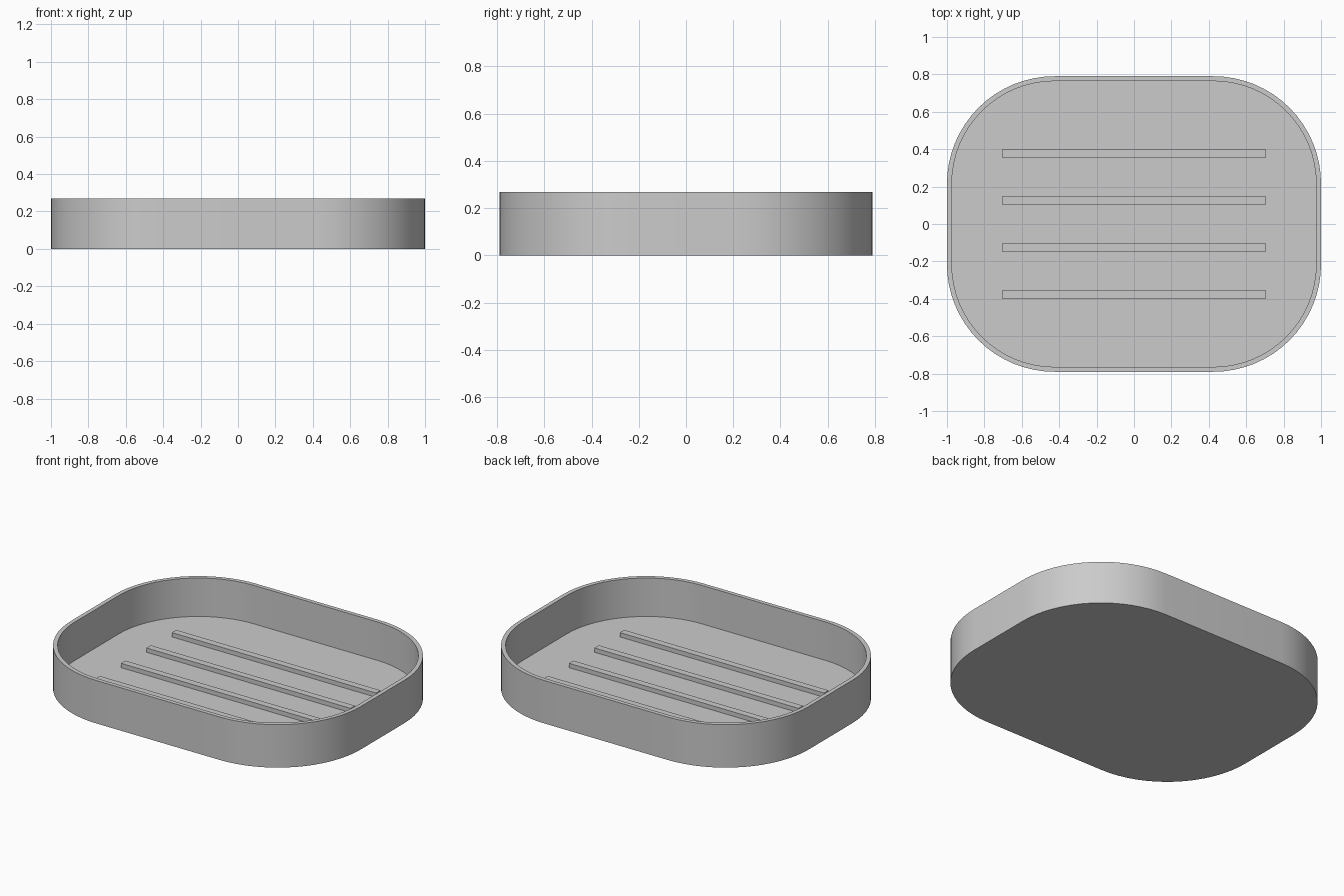
import bpy
import bmesh
from math import cos, sin, pi, radians

if "Cube" in bpy.data.objects:
    bpy.data.objects.remove(bpy.data.objects["Cube"])

HALF_X, HALF_Y, HEIGHT = 1.0, 0.79, 0.268
RADIUS, WALL, FLOOR = 0.575, 0.026, 0.028
CORNER_STEPS = 16

grey = bpy.data.materials.new("light_grey")
grey.use_nodes = True
colour = (0.6, 0.6, 0.6, 1)
grey.diffuse_color = colour
grey.node_tree.nodes["Principled BSDF"].inputs["Base Color"].default_value = colour


def rounded_ring(bm, inset, z):
    """Loop of vertices around a rounded rectangle."""
    r = RADIUS - inset
    cx, cy = HALF_X - RADIUS, HALF_Y - RADIUS
    ring = []
    for quarter, (sx, sy) in enumerate([(1, 1), (-1, 1), (-1, -1), (1, -1)]):
        for i in range(CORNER_STEPS + 1):
            a = (quarter + i / CORNER_STEPS) * pi / 2
            ring.append(bm.verts.new((sx * cx + r * cos(a), sy * cy + r * sin(a), z)))
    return ring


def finish(bm, name):
    bmesh.ops.recalc_face_normals(bm, faces=bm.faces)
    mesh = bpy.data.meshes.new(name)
    bm.to_mesh(mesh)
    bm.free()
    mesh.materials.append(grey)
    obj = bpy.data.objects.new(name, mesh)
    bpy.context.collection.objects.link(obj)
    return obj


# Tray: outer wall, flat rim, inner wall and floor
bm = bmesh.new()
rings = [rounded_ring(bm, inset, z) for inset, z in
         [(0, 0), (0, HEIGHT), (WALL, HEIGHT), (WALL, FLOOR)]]
for low, high in zip(rings, rings[1:]):
    for i in range(len(low)):
        j = (i + 1) % len(low)
        bm.faces.new((low[i], low[j], high[j], high[i]))
bm.faces.new(rings[0])
bm.faces.new(rings[-1])
tray = finish(bm, "tray")
bpy.ops.object.select_all(action="DESELECT")
tray.select_set(True)
bpy.context.view_layer.objects.active = tray
bpy.ops.object.shade_smooth_by_angle(angle=radians(30))

# Four raised ribs resting on the floor
RIB_LENGTH, RIB_WIDTH, RIB_HEIGHT, RIB_GAP = 1.41, 0.043, 0.027, 0.251
for n in range(4):
    bm = bmesh.new()
    bmesh.ops.create_cube(bm, size=1)
    bmesh.ops.scale(bm, vec=(RIB_LENGTH, RIB_WIDTH, RIB_HEIGHT), verts=bm.verts)
    rib = finish(bm, f"rib_{n + 1}")
    rib.location = (0, (n - 1.5) * RIB_GAP, FLOOR + RIB_HEIGHT / 2)
